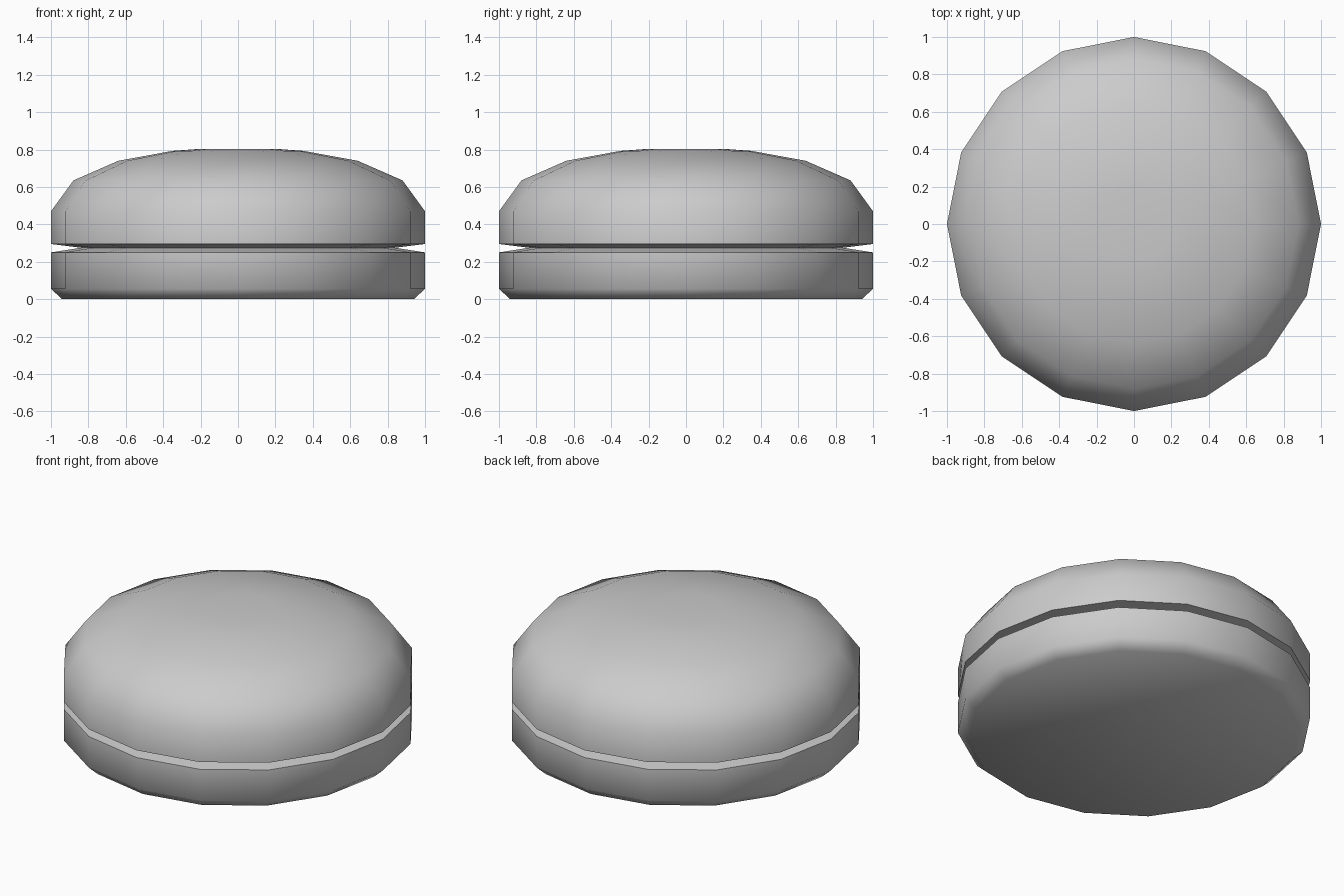
import bpy, bmesh, math

if "Cube" in bpy.data.objects:
    bpy.data.objects.remove(bpy.data.objects["Cube"])

SIDES = 16


def lathe(name, profile):
    """Spin an (r, z) profile around z and cap both ends."""
    bm = bmesh.new()
    rings = []
    for r, z in profile:
        rings.append([bm.verts.new((r * math.cos(2 * math.pi * i / SIDES),
                                    r * math.sin(2 * math.pi * i / SIDES), z))
                      for i in range(SIDES)])
    for a, b in zip(rings, rings[1:]):
        for i in range(SIDES):
            j = (i + 1) % SIDES
            bm.faces.new((a[i], a[j], b[j], b[i]))
    bm.faces.new(rings[0][::-1])
    bm.faces.new(rings[-1])
    bmesh.ops.recalc_face_normals(bm, faces=bm.faces)
    mesh = bpy.data.meshes.new(name)
    bm.to_mesh(mesh)
    bm.free()
    obj = bpy.data.objects.new(name, mesh)
    bpy.context.collection.objects.link(obj)
    bpy.ops.object.select_all(action='DESELECT')
    obj.select_set(True)
    bpy.context.view_layer.objects.active = obj
    bpy.ops.object.shade_smooth_by_angle(angle=math.radians(65))
    return obj


# Round bun: flat heel, V groove around the middle, domed crown
heel = [(0.94, 0), (1, 0.055), (1, 0.25)]
groove = [(0.84, 0.275)]
crown = [(1, 0.295), (1, 0.47), (0.88, 0.635), (0.64, 0.74), (0.35, 0.793), (0.2, 0.804)]
lathe("split_bun", heel + groove + crown)
